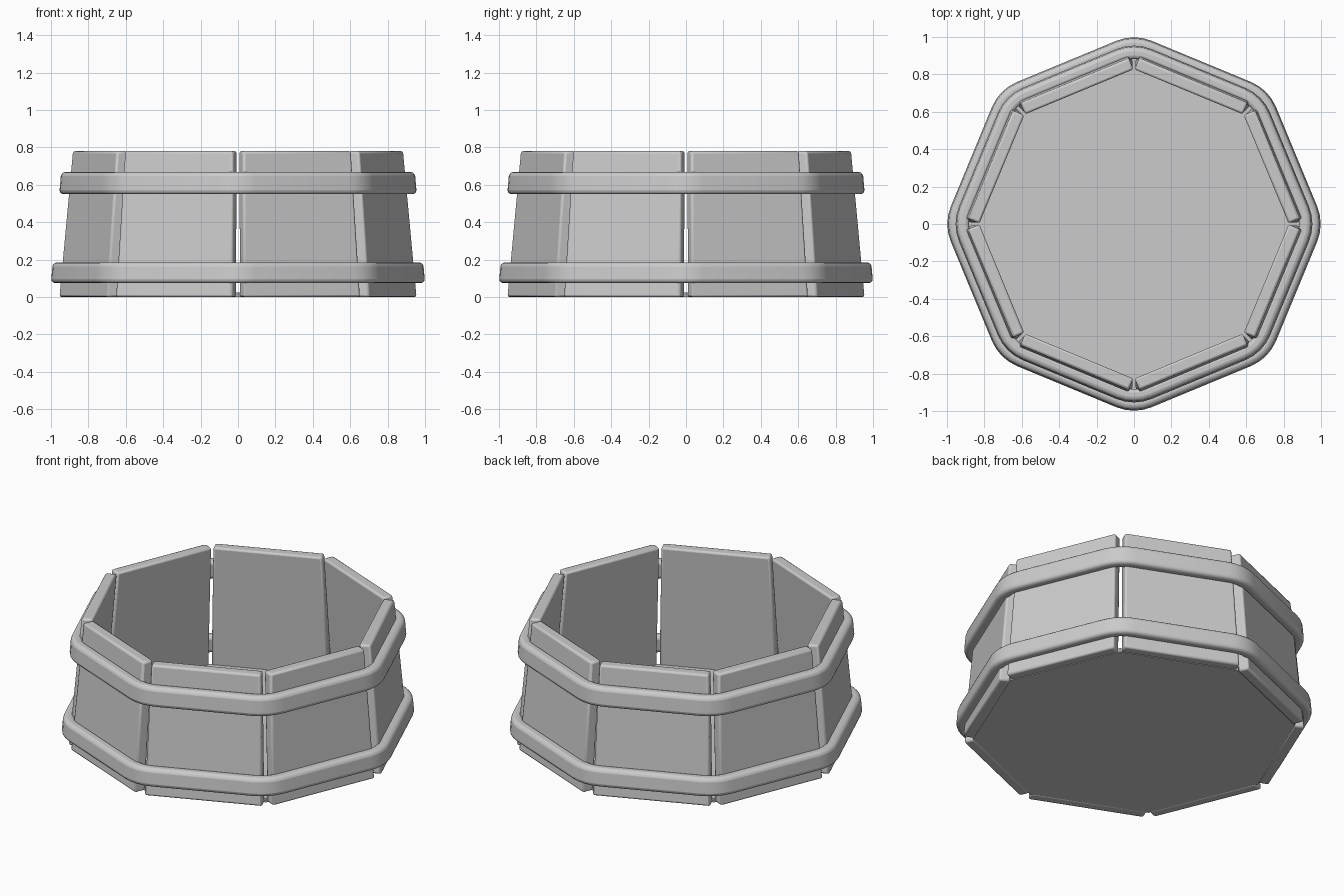
import bpy, bmesh
from math import cos, sin, tan, pi, radians

cube = bpy.data.objects.get("Cube")
if cube:
    bpy.data.objects.remove(cube, do_unlink=True)

SIDES = 8
STEP = 2 * pi / SIDES
HEIGHT = 0.78

grey = bpy.data.materials.new("plain grey")
grey.use_nodes = True
grey.diffuse_color = (0.6, 0.6, 0.6, 1)
grey.node_tree.nodes["Principled BSDF"].inputs["Base Color"].default_value = (0.6, 0.6, 0.6, 1)


def finish(name, bm, bevel, segments):
    """Turn a bmesh into a bevelled, smooth shaded object."""
    bmesh.ops.recalc_face_normals(bm, faces=bm.faces)
    mesh = bpy.data.meshes.new(name)
    bm.to_mesh(mesh)
    bm.free()
    mesh.materials.append(grey)
    obj = bpy.data.objects.new(name, mesh)
    bpy.context.collection.objects.link(obj)
    if bevel:
        mod = obj.modifiers.new("Bevel", "BEVEL")
        mod.width, mod.segments = bevel, segments
        mod.limit_method, mod.angle_limit = "ANGLE", radians(40)
    bpy.ops.object.select_all(action="DESELECT")
    obj.select_set(True)
    bpy.context.view_layer.objects.active = obj
    bpy.ops.object.shade_smooth_by_angle(angle=radians(35))
    return obj


def plank(index):
    """Upright board that narrows and leans inward toward the top."""
    a = (index + 0.5) * STEP
    bm = bmesh.new()
    rings = []
    for z, outer, half in ((0, 0.898, 0.338), (HEIGHT, 0.83, 0.313)):
        corners = ((outer, -half), (outer, half), (outer - 0.066, half), (outer - 0.066, -half))
        rings.append([bm.verts.new((r * cos(a) - t * sin(a), r * sin(a) + t * cos(a), z))
                      for r, t in corners])
    low, high = rings
    bm.faces.new(low)
    bm.faces.new(high)
    for i in range(4):
        j = (i + 1) % 4
        bm.faces.new((low[i], low[j], high[j], high[i]))
    finish(f"plank_{index + 1}", bm, 0.012, 2)


def outline(apothem, radius, arcs=4):
    """Octagon with rounded corners on the axes and diagonals."""
    points = []
    centre = (apothem - radius) / cos(STEP / 2)
    for k in range(SIDES):
        for s in range(arcs + 1):
            a = k * STEP + (s / arcs - 0.5) * STEP
            points.append((centre * cos(k * STEP) + radius * cos(a),
                           centre * sin(k * STEP) + radius * sin(a)))
    return points


def band(name, z0, z1, apothem):
    """Hoop that wraps all the planks, following their lean."""
    thick, lean, radius = 0.065, 0.01, 0.25
    section = ((0, z0), (-lean, z1), (-lean - thick, z1), (-thick, z0))
    bm = bmesh.new()
    rings = [[bm.verts.new((x, y, z)) for x, y in outline(apothem + off, radius + off)]
             for off, z in section]
    n = len(rings[0])
    for k in range(4):
        a, b = rings[k], rings[(k + 1) % 4]
        for i in range(n):
            j = (i + 1) % n
            bm.faces.new((a[i], a[j], b[j], b[i]))
    finish(name, bm, 0.022, 3)


# Walls
for i in range(SIDES):
    plank(i)

# Hoops
band("lower_band", 0.075, 0.185, 0.943)
band("upper_band", 0.55, 0.668, 0.902)

# Thin floor filling the inside of the planks
bm = bmesh.new()
base = bm.faces.new([bm.verts.new((0.905 * cos(k * STEP), 0.905 * sin(k * STEP), 0))
                     for k in range(SIDES)])
top = bmesh.ops.extrude_face_region(bm, geom=[base], use_keep_orig=True)
bmesh.ops.translate(bm, vec=(0, 0, 0.025),
                    verts=[g for g in top["geom"] if isinstance(g, bmesh.types.BMVert)])
finish("floor", bm, 0, 1)
